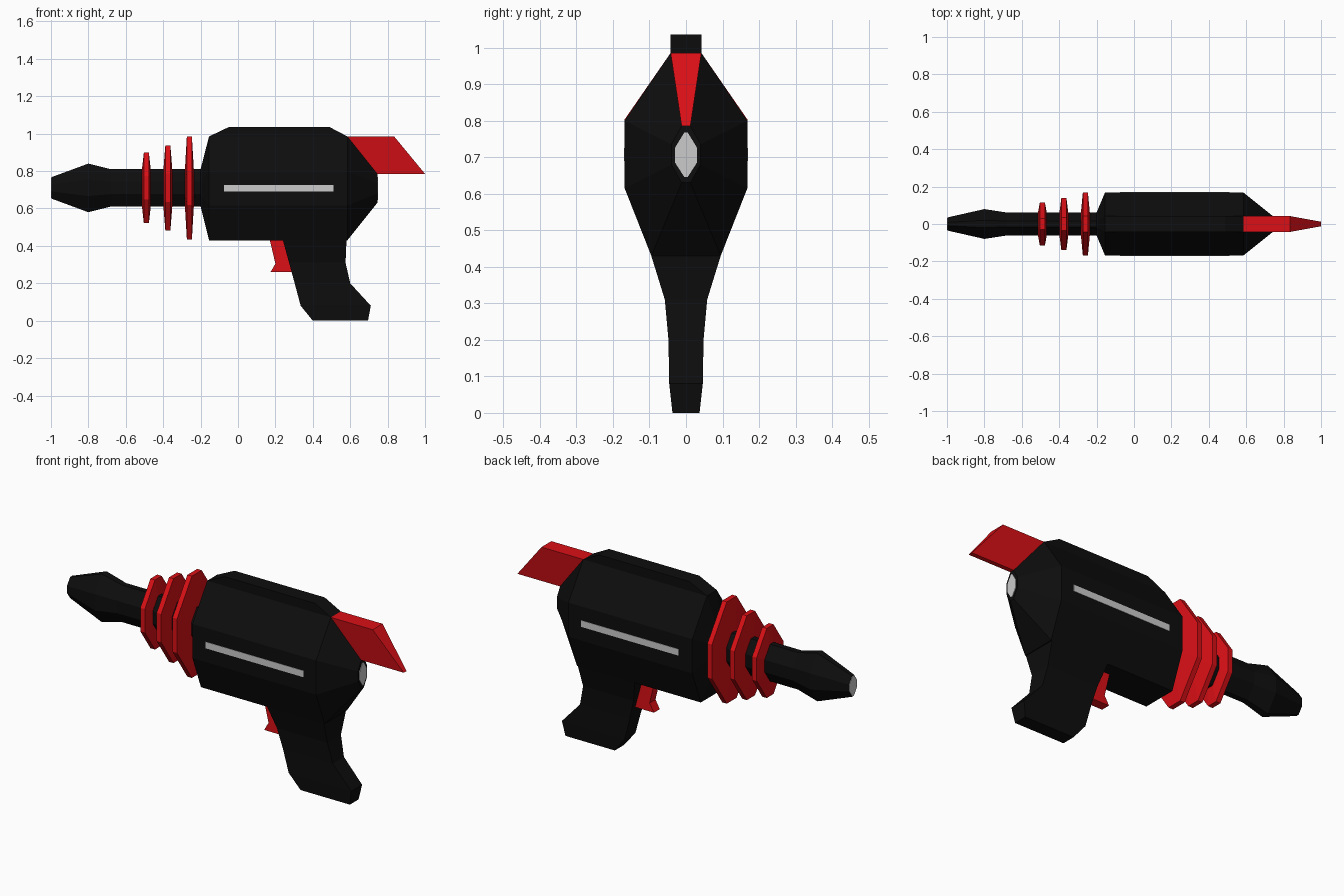
import bpy, bmesh

if "Cube" in bpy.data.objects:
    bpy.data.objects.remove(bpy.data.objects["Cube"])


def material(name, rgb):
    m = bpy.data.materials.new(name)
    m.diffuse_color = (*rgb, 1)
    m.use_nodes = True
    m.node_tree.nodes["Principled BSDF"].inputs["Base Color"].default_value = m.diffuse_color
    return m


BLACK = material("black", (0.004, 0.004, 0.004))
RED = material("red", (0.7, 0.005, 0.008))
AXIS_Z = 0.71


def loft(name, sections, mat=None):
    """Skin a list of equal-length closed sections and cap both ends."""
    bm = bmesh.new()
    rings = [[bm.verts.new(p) for p in s] for s in sections]
    n = len(rings[0])
    for a, b in zip(rings, rings[1:]):
        for i in range(n):
            j = (i + 1) % n
            bm.faces.new((a[i], a[j], b[j], b[i]))
    bm.faces.new(rings[0])
    bm.faces.new(rings[-1])
    bmesh.ops.recalc_face_normals(bm, faces=bm.faces)
    me = bpy.data.meshes.new(name)
    bm.to_mesh(me)
    bm.free()
    ob = bpy.data.objects.new(name, me)
    bpy.context.collection.objects.link(ob)
    if mat:
        me.materials.append(mat)
    return ob


def mirrored(x, half):
    """Cross-section at x from (half width, z) points listed top to bottom."""
    return [(x, y, z) for y, z in half] + [(x, -y, z) for y, z in reversed(half)]


def octagon(x, h):
    """Tall octagon of half height h, the shape shared by barrel and rings."""
    w = h * 0.613
    return mirrored(x, [(w * 0.25, AXIS_Z + h), (w, AXIS_Z + h * 0.336),
                        (w, AXIS_Z - h * 0.336), (w * 0.25, AXIS_Z - h)])


def slab(name, profile, mat=None, y0=0.0):
    """Extrude (x, z, half width) points across y."""
    return loft(name, [[(x, y0 - w, z) for x, z, w in profile],
                       [(x, y0 + w, z) for x, z, w in profile]], mat)


# Main body with tapered nose and rear
hull = [(0.042, 0.985), (0.168, 0.80), (0.168, 0.615), (0.095, 0.43)]
tail = [(0.012, 0.785), (0.04, 0.735), (0.04, 0.68), (0.012, 0.63)]
loft("body", [octagon(-0.2, 0.1), mirrored(-0.155, hull),
              mirrored(0.585, hull), mirrored(0.745, tail)], BLACK)

# Raised ridge on top
slab("top_ridge", [(x, z, 0.042) for x, z in
                   [(-0.15, 0.96), (-0.155, 0.985), (-0.05, 1.035),
                    (0.49, 1.035), (0.585, 0.985), (0.58, 0.96)]], BLACK)

# Grip: z, front x, back x, half width
grip = [(0.45, 0.24, 0.575, 0.09), (0.43, 0.24, 0.58, 0.095),
        (0.31, 0.273, 0.575, 0.058), (0.2, 0.303, 0.60, 0.048),
        (0.08, 0.335, 0.71, 0.046), (0, 0.40, 0.695, 0.037)]
loft("grip", [[(a, -w, z), (b, -w, z), (b, w, z), (a, w, z)]
              for z, a, b, w in grip], BLACK)

# Barrel with flared muzzle
loft("barrel", [octagon(x, h) for x, h in
                [(-0.998, 0.057), (-0.8, 0.13), (-0.68, 0.1), (-0.19, 0.1)]], BLACK)

# Cooling rings, thinner toward the rim
for i, (x, h) in enumerate([(-0.26, 0.275), (-0.375, 0.228), (-0.49, 0.188)]):
    loft(f"barrel_ring_{i + 1}",
         [octagon(x - 0.024, 0.095), octagon(x - 0.0135, h),
          octagon(x + 0.0135, h), octagon(x + 0.024, 0.095)], RED)

# Rear fin, wide on top and narrow below
slab("rear_fin", [(0.585, 0.985, 0.042), (0.835, 0.985, 0.042),
                  (1.0, 0.785, 0.012), (0.745, 0.785, 0.012)], RED)

# Trigger
slab("trigger", [(x, z, 0.025) for x, z in
                 [(0.168, 0.44), (0.25, 0.44), (0.30, 0.26),
                  (0.174, 0.26), (0.2, 0.305)]], RED)

# Grey side stripes
for side, y in (("left", 0.168), ("right", -0.168)):
    slab(f"side_stripe_{side}", [(x, z, 0.002) for x, z in
                                 [(-0.075, 0.69), (0.51, 0.69),
                                  (0.51, 0.725), (-0.075, 0.725)]], y0=y)

# Grey muzzle and rear caps
loft("muzzle_cap", [octagon(-1.0, 0.053), octagon(-0.995, 0.053)])
cap = [(0.005, 0.767), (0.03, 0.726), (0.03, 0.685), (0.005, 0.646)]
loft("rear_cap", [mirrored(0.74, cap), mirrored(0.748, cap)])
